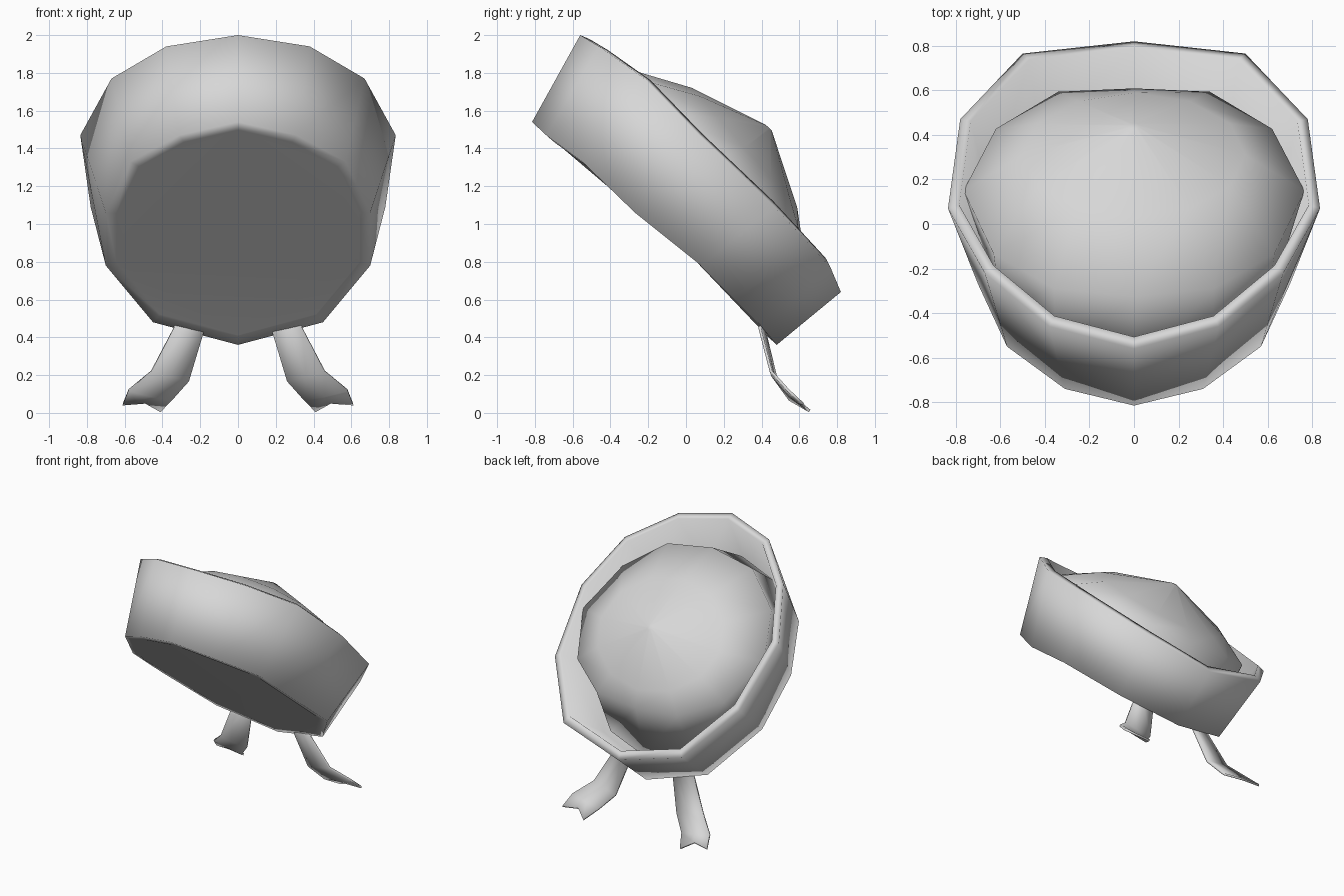
import bpy, math
from mathutils import Vector

cube = bpy.data.objects.get("Cube")
if cube:
    bpy.data.objects.remove(cube)

GREY = (0.68, 0.68, 0.68, 1)
grey = bpy.data.materials.new("plain_grey")
grey.use_nodes = True
grey.diffuse_color = GREY
grey.node_tree.nodes["Principled BSDF"].inputs["Base Color"].default_value = GREY

# Hat frame: the crown axis leans back, the slope runs front to back
AXIS = Vector((0, 0.68, 0.73))
SLOPE = Vector((0, 0.73, -0.68))
TOP_MID = Vector((0, 0.13, 1.32))


def add_mesh(name, verts, faces, angle):
    me = bpy.data.meshes.new(name)
    me.from_pydata([tuple(v) for v in verts], [], faces)
    me.materials.append(grey)
    ob = bpy.data.objects.new(name, me)
    bpy.context.collection.objects.link(ob)
    bpy.ops.object.select_all(action='DESELECT')
    ob.select_set(True)
    bpy.context.view_layer.objects.active = ob
    bpy.ops.object.shade_smooth_by_angle(angle=math.radians(angle))
    return ob


def loft(name, rings, angle):
    """Skin a stack of equal rings and cap both ends."""
    n = len(rings[0])
    verts = [v for r in rings for v in r]
    faces = [(k * n + i, k * n + (i + 1) % n, (k + 1) * n + (i + 1) % n, (k + 1) * n + i)
             for k in range(len(rings) - 1) for i in range(n)]
    faces.append(tuple(reversed(range(n))))
    faces.append(tuple(range(len(verts) - n, len(verts))))
    return add_mesh(name, verts, faces, angle)


def mirror_ring(half):
    """Full ring from the +x half, listed front to back."""
    right = [Vector(p) for p in half]
    return right + [Vector((-p.x, p.y, p.z)) for p in reversed(right[1:-1])]


def scaled(ring, s, lift):
    mid = sum(ring, Vector()) / len(ring)
    return [mid + (p - mid) * s + AXIS * lift for p in ring]


def hat_point(x, u, h):
    return TOP_MID + Vector((x, 0, 0)) + SLOPE * u + AXIS * h


def ellipse(rx, ru, shift, h, lean=0.0):
    """Twelve-sided ring across the hat axis, lower towards the back by lean."""
    ring = []
    for i in range(12):
        a = math.tau * i / 12
        u = -ru * math.cos(a)
        ring.append(hat_point(rx * math.sin(a), shift + u, h - lean * u))
    return ring


# Hat band: twelve-sided wall with a soft rim and a closed underside
bottom = mirror_ring([(0, -0.815, 1.54), (0.31, -0.74, 1.47), (0.57, -0.55, 1.33),
                      (0.70, -0.27, 1.06), (0.70, 0.08, 0.78), (0.45, 0.38, 0.48), (0, 0.48, 0.36)])
top = mirror_ring([(0, -0.56, 2.0), (0.38, -0.46, 1.94), (0.67, -0.22, 1.77),
                   (0.835, 0.07, 1.47), (0.78, 0.47, 1.09), (0.50, 0.765, 0.77), (0, 0.82, 0.64)])
loft("hat_band", [scaled(bottom, 0.92, 0), bottom, top,
                  scaled(top, 0.94, 0.018), scaled(bottom, 0.93, 0.08)], 140)

# Crown: puffed low-poly dome sitting inside the band
shoulder = mirror_ring([hat_point(*p) for p in [
    (0, -0.68, 0.06), (0.36, -0.62, 0.05), (0.63, -0.38, 0.02), (0.765, 0.0, 0.03),
    (0.62, 0.37, 0.04), (0.34, 0.57, 0.07), (0, 0.60, 0.06)]])
loft("hat_crown", [ellipse(0.69, 0.80, 0.0, -0.32), shoulder,
                   ellipse(0.50, 0.42, 0.075, 0.185, 0.1), ellipse(0.02, 0.02, 0.097, 0.35)], 140)

# Ribbon tails: forked strips hanging from the back of the band
outer = [(0.33, 0.42, 0.50), (0.34, 0.39, 0.45), (0.46, 0.45, 0.22), (0.58, 0.54, 0.12), (0.61, 0.62, 0.045)]
centre = [(0.25, 0.43, 0.48), (0.26, 0.41, 0.44), (0.36, 0.46, 0.195), (0.46, 0.55, 0.09), (0.49, 0.60, 0.055)]
inner = [(0.18, 0.45, 0.46), (0.185, 0.42, 0.42), (0.26, 0.48, 0.17), (0.35, 0.55, 0.07), (0.41, 0.655, 0.01)]
for side, label in ((1, "left"), (-1, "right")):
    verts = [(side * x, y, z) for col in (outer, centre, inner) for x, y, z in col]
    faces = [(c * 5 + i, c * 5 + i + 1, c * 5 + i + 6, c * 5 + i + 5) for c in range(2) for i in range(4)]
    if side < 0:
        faces = [f[::-1] for f in faces]
    tail = add_mesh(label + "_ribbon_tail", verts, faces, 80)
    solid = tail.modifiers.new("thickness", 'SOLIDIFY')
    solid.thickness = 0.015
    solid.offset = 0
